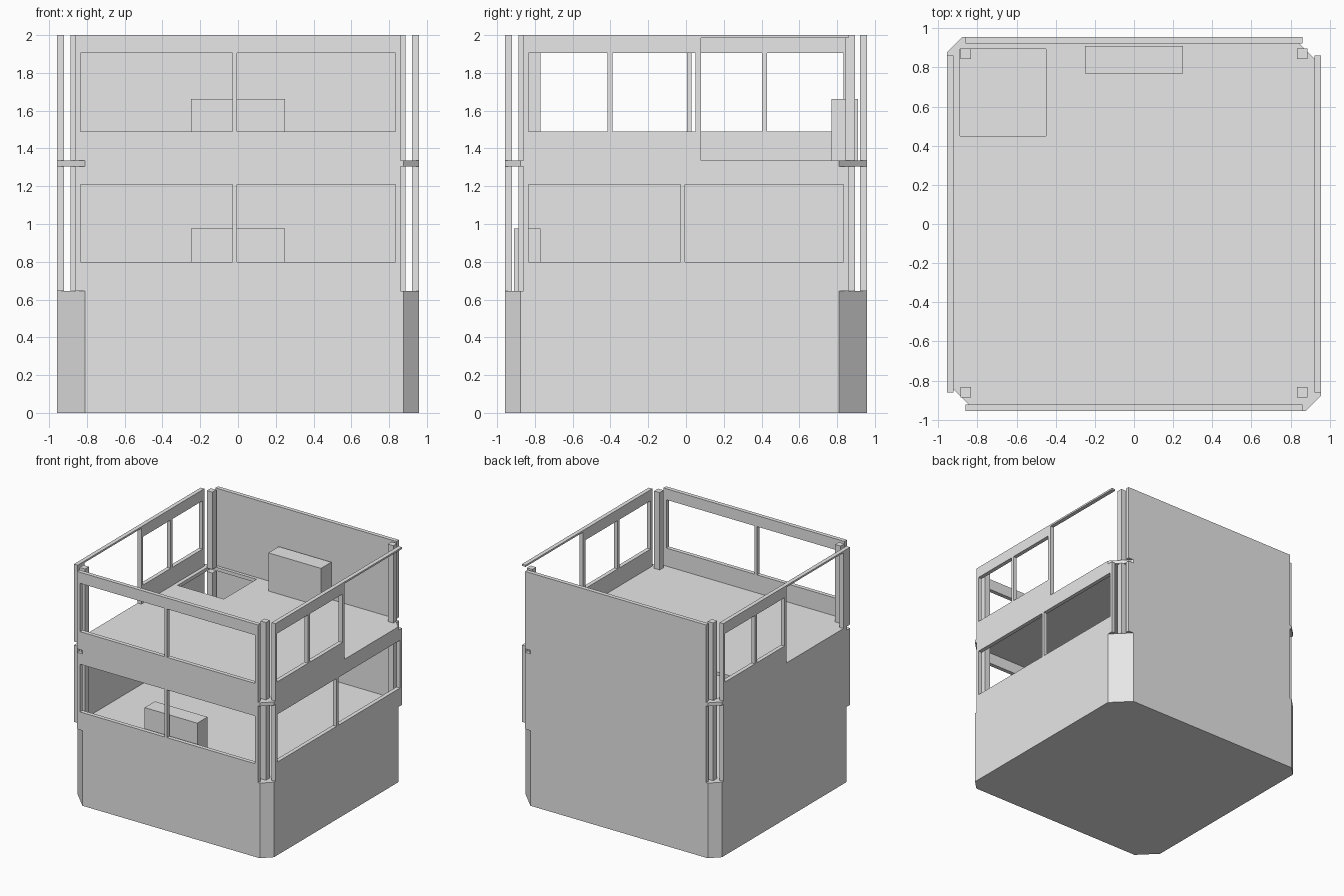
import bpy, bmesh
from mathutils import Vector

cube = bpy.data.objects.get("Cube")
if cube:
    bpy.data.objects.remove(cube)

mat = bpy.data.materials.new("light grey")
mat.use_nodes = True
GREY = (0.8, 0.8, 0.8, 1)
mat.diffuse_color = GREY
mat.node_tree.nodes["Principled BSDF"].inputs["Base Color"].default_value = GREY

EDGE = 0.957      # outer face of the walls
THICK = 0.035     # wall thickness
END = 0.86        # half length of a wall
GROUND, CEILING, UPPER, TOP = 0.645, 1.305, 1.335, 2.0


def finish(bm, name):
    bmesh.ops.recalc_face_normals(bm, faces=bm.faces)
    mesh = bpy.data.meshes.new(name)
    bm.to_mesh(mesh)
    bm.free()
    mesh.materials.append(mat)
    obj = bpy.data.objects.new(name, mesh)
    bpy.context.collection.objects.link(obj)
    return obj


def extrude(bm, offset):
    geom = bmesh.ops.extrude_face_region(bm, geom=bm.faces[:])["geom"]
    verts = [g for g in geom if isinstance(g, bmesh.types.BMVert)]
    bmesh.ops.translate(bm, verts=verts, vec=offset)


def box(name, x0, x1, y0, y1, z0, z1):
    bm = bmesh.new()
    bmesh.ops.create_cube(bm, size=1)
    for v in bm.verts:
        v.co = ((x0 + x1) / 2 + v.co.x * (x1 - x0),
                (y0 + y1) / 2 + v.co.y * (y1 - y0),
                (z0 + z1) / 2 + v.co.z * (z1 - z0))
    return finish(bm, name)


def slab(name, loops, z0, z1):
    """Flat plate from an outline and optional holes."""
    bm = bmesh.new()
    for loop in loops:
        verts = [bm.verts.new((x, y, z0)) for x, y in loop]
        for a, b in zip(verts, verts[1:] + verts[:1]):
            bm.edges.new((a, b))
    bmesh.ops.triangle_fill(bm, use_beauty=True, edges=bm.edges[:])
    extrude(bm, Vector((0, 0, z1 - z0)))
    return finish(bm, name)


def wall(name, side, z0, z1, holes=()):
    """Upright panel with rectangular openings (u0, u1, v0, v1)."""
    out = {"front": Vector((0, -1, 0)), "back": Vector((0, 1, 0)),
           "left": Vector((1, 0, 0)), "right": Vector((-1, 0, 0))}[side]
    along = Vector((abs(out.y), abs(out.x), 0))
    us = sorted({-END, END, *(u for h in holes for u in h[:2])})
    vs = sorted({z0, z1, *(v for h in holes for v in h[2:])})
    bm = bmesh.new()
    for u0, u1 in zip(us, us[1:]):
        for v0, v1 in zip(vs, vs[1:]):
            u, v = (u0 + u1) / 2, (v0 + v1) / 2
            if any(h[0] < u < h[1] and h[2] < v < h[3] for h in holes):
                continue
            bm.faces.new([bm.verts.new(out * EDGE + along * a + Vector((0, 0, b)))
                          for a, b in ((u0, v0), (u1, v0), (u1, v1), (u0, v1))])
    bmesh.ops.remove_doubles(bm, verts=bm.verts, dist=0.0001)
    extrude(bm, out * -THICK)
    bmesh.ops.dissolve_limit(bm, angle_limit=0.01, verts=bm.verts, edges=bm.edges)
    return finish(bm, name)


# Footprint: two opposite corners are cut wide, the other two narrow
outline = []
for sx, sy, cut in ((1, -1, 0.08), (1, 1, 0.148), (-1, 1, 0.08), (-1, -1, 0.148)):
    pair = [(sx * EDGE, sy * (EDGE - cut)), (sx * (EDGE - cut), sy * EDGE)]
    outline += pair if sx == sy else pair[::-1]

stair_hole = [(-0.89, 0.45), (-0.45, 0.45), (-0.45, 0.895), (-0.89, 0.895)]
slab("base", [outline], 0, GROUND)
slab("upper_floor", [outline, stair_hole], CEILING, UPPER)

# Lower storey walls
low = (0.80, 1.21)
low_windows = [(-0.833, -0.03, *low), (-0.005, 0.833, *low)]
wall("lower_front_wall", "front", GROUND, CEILING, low_windows)
wall("lower_left_wall", "left", GROUND, CEILING, low_windows)
wall("lower_right_wall", "right", GROUND, CEILING)
wall("lower_back_wall", "back", GROUND, CEILING)

# Upper storey walls; each side wall has an open bay below a thin top rail
high = (1.49, 1.905)
bay = (UPPER, 1.985)
wall("upper_front_wall", "front", UPPER, TOP,
     [(-0.833, -0.03, *high), (-0.005, 0.833, *high)])
wall("upper_left_wall", "left", UPPER, TOP,
     [(-0.835, -0.415, *high), (-0.39, 0.05, *high), (0.08, END, *bay)])
wall("upper_right_wall", "right", UPPER, TOP,
     [(0.03, 0.403, *high), (0.43, 0.835, *high), (-0.77, 0.005, *bay)])
wall("upper_back_wall", "back", UPPER, TOP)

# Corner posts on both storeys
for storey, z0, z1 in (("lower", GROUND, CEILING), ("upper", UPPER, TOP)):
    for x_name, x in (("left", 0.86), ("right", -0.86)):
        for y_name, y in (("front", -0.86), ("back", 0.87)):
            box(f"{storey}_{y_name}_{x_name}_post",
                x - 0.026, x + 0.026, y - 0.026, y + 0.026, z0, z1)

# Consoles
box("lower_console", -0.25, 0.25, -0.91, -0.77, GROUND, 0.975)
box("upper_console", -0.25, 0.25, 0.77, 0.91, UPPER, 1.663)
